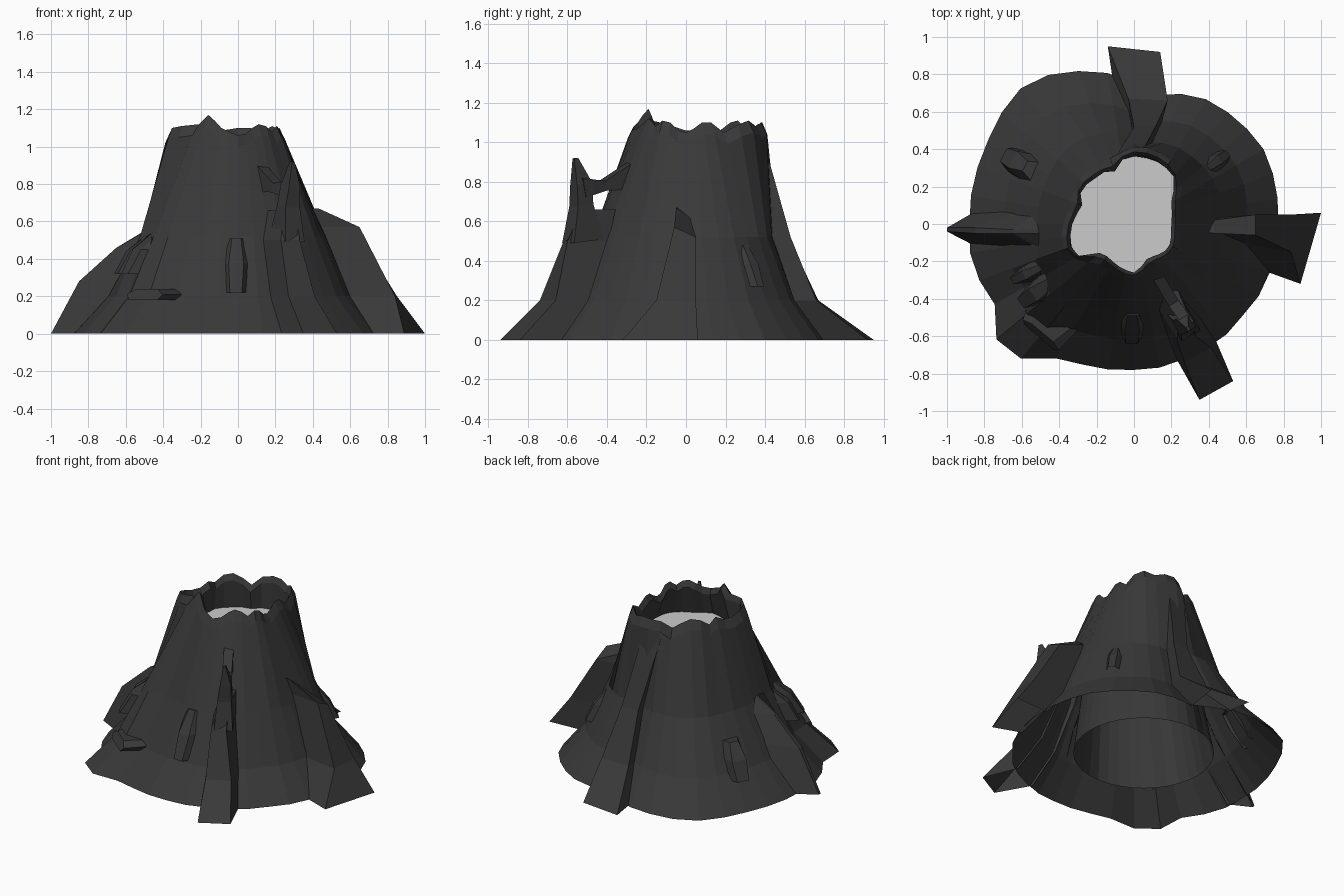
import bpy, bmesh, math
from mathutils import Vector

if "Cube" in bpy.data.objects:
    bpy.data.objects.remove(bpy.data.objects["Cube"])

rock = bpy.data.materials.new("dark_rock")
rock.diffuse_color = (0.04, 0.04, 0.04, 1)
rock.use_nodes = True
rock.node_tree.nodes["Principled BSDF"].inputs["Base Color"].default_value = rock.diffuse_color
N = 36


def make(name, verts, faces, mat=rock):
    me = bpy.data.meshes.new(name)
    me.from_pydata(verts, [], faces)
    bm = bmesh.new()
    bm.from_mesh(me)
    bmesh.ops.recalc_face_normals(bm, faces=bm.faces)
    bm.to_mesh(me)
    bm.free()
    ob = bpy.data.objects.new(name, me)
    bpy.context.collection.objects.link(ob)
    if mat:
        me.materials.append(mat)
    return ob


def strips(rows, n, closed):
    """Quads between consecutive rows of n points."""
    return [(r*n+i, r*n+(i+1) % n, (r+1)*n+(i+1) % n, (r+1)*n+i)
            for r in range(rows-1) for i in range(n if closed else n-1)]


def polar(i, r, z, cx=0, cy=0):
    a = 2*math.pi*i/N
    return (cx+r*math.cos(a), cy+r*math.sin(a), z)


# Cone body: foot outline, crater mouth and jagged rim heights every 10 degrees
foot = [.77, .78, .79, .80, .79, .78, .77, .74, .70, .75, .82, .87,
        .92, .945, .925, .90, .89, .885, .88, .89, .88, .86, .96, .94,
        .83, .80, .79, .78, .78, .77, .77, .77, .76, .77, .77, .77]
mouth = [.20, .205, .215, .23, .275, .33, .345, .36, .365, .37, .35, .30,
         .32, .32, .33, .33, .295, .31, .33, .345, .36, .34, .24, .225,
         .23, .24, .25, .26, .23, .2, .2, .21, .22, .22, .21, .2]
rim = [1.05, 1.07, 1.1, 1.1, 1.05, 1.09, 1.11, 1.08, 1.1, 1.1, 1.09, 1.04,
       1.08, 1.11, 1.1, 1.06, 1.09, 1.06, 1.06, 1.08, 1.1, 1.11, 1.12, 1.17,
       1.14, 1.10, 1.08, 1.06, 1.07, 1.1, 1.12, 1.11, 1.08, 1.11, 1.1, 1.06]
outer = [(mouth[i-1]+mouth[i]+mouth[(i+1) % N])/3+.05 for i in range(N)]
mid = [foot[i]*.4+.165+(.04 if 19 < i < 24 else 0) for i in range(N)]
rows = [[polar(i, foot[i], 0) for i in range(N)],
        [polar(i, foot[i]*.79, .2) for i in range(N)],
        [polar(i, mid[i], .52) for i in range(N)],
        [polar(i, outer[i], rim[i]-.06) for i in range(N)],
        [polar(i, outer[i]*.4+mouth[i]*.6, rim[i]) for i in range(N)],
        [polar(i, mouth[i], rim[i]-.04) for i in range(N)],
        [polar(i, mouth[i]*.6+.14, .87) for i in range(N)],
        [polar(i, .44, 0, -.045, .04) for i in range(N)]]
make("volcano_body", [p for r in rows for p in r], strips(len(rows), N, True))

# Flat floor in the crater
make("crater_floor", [polar(i, mouth[i]*.6+.14, .88) for i in range(N)],
     [tuple(range(N))], None)


def surface(p):
    """Radius just inside the cone below the point p."""
    t = math.atan2(p.y, p.x)/(2*math.pi)*N % N
    i, f = int(t) % N, t % 1
    near = [a[i]*(1-f)+a[(i+1) % N]*f for a in (foot, mid, outer)]
    prof = [(0, near[0]), (.2, near[0]*.79), (.52, near[1]), (1.1, near[2])]
    for (z0, r0), (z1, r1) in zip(prof, prof[1:]):
        if p.z <= z1:
            return r0+(r1-r0)*(p.z-z0)/(z1-z0)-.025


def spur(name, left, right, flare=0.0):
    """Buttress: outer strip between two edges, with walls back to the cone."""
    verts = []
    for l, r in zip(left, right):
        ends = []
        for p, q in ((l, r), (r, l)):
            p, q = Vector(p), Vector(q)
            side = Vector((p.x-q.x, p.y-q.y, 0))
            side = side.normalized()*flare
            d = Vector((p.x, p.y, 0))
            d *= min(1, surface(p)/d.length)
            ends.append(d+side+Vector((0, 0, p.z)))
        verts += [ends[0], Vector(l), Vector(r), ends[1]]
    make(name, verts, strips(len(left), 4, False) + [(0, 1, 2, 3)])


# Large buttresses
spur("right_spur",
     [(.42, .02, .62), (.65, .05, .52), (.85, .05, .2), (1, .06, 0)],
     [(.43, -.05, .67), (.65, -.06, .57), (.84, -.15, .2), (.89, -.32, 0)])
spur("back_spur",
     [(-.08, .39, .98), (0, .52, .52), (-.03, .67, .2), (-.14, .95, 0)],
     [(.05, .40, .98), (.12, .53, .52), (.18, .66, .2), (.14, .92, 0)])
spur("front_spur",
     [(.24, -.5, .66), (.23, -.62, .5), (.27, -.74, .2), (.35, -.94, 0)],
     [(.31, -.53, .66), (.33, -.6, .5), (.41, -.66, .2), (.53, -.84, 0)], .04)
spur("left_spur",
     [(-.5, -.05, .55), (-.65, -.05, .46), (-.85, -.05, .28), (-1, -.04, 0)],
     [(-.5, -.03, .55), (-.65, -.03, .46), (-.85, -.02, .28), (-1, -.02, 0)], .08)


# Small ridges and ledges: angle, top r/z, bottom r/z, width, bulge
def ridge(name, ang, r0, z0, r1, z1, w, bulge):
    a = math.radians(ang)
    d, s = Vector((math.cos(a), math.sin(a), 0)), Vector((-math.sin(a), math.cos(a), 0))
    pts = [[d*r+s*k*w/2*t+Vector((0, 0, z)) for r, z, t in
            ((r0, z0, .6), ((r0+r1)/2+bulge, (z0+z1)/2+bulge, 1), (r1, z1, .8))]
           for k in (-1, 1)]
    spur(name, pts[0], pts[1], .035)


for k, v in enumerate([
        (269, .49, .51, .64, .22, .08, .01), (215, .54, .54, .74, .32, .08, .02),
        (205, .54, .52, .72, .32, .05, .02), (230, .76, .24, .79, .18, .25, 0),
        (152, .66, .38, .79, .16, .1, .01), (37, .5, .48, .63, .27, .05, .01)]):
    ridge("rock_ridge_%d" % (k+1), *v)


# Horn and arch standing on the front buttress
def beam(name, path):
    verts = []
    d = (Vector(path[-1][0])-Vector(path[0][0])).normalized()
    u = Vector((.85, .5, 0)) if abs(d.z) > .7 else d.cross(Vector((0, 0, 1))).normalized()
    v = d.cross(u).normalized()
    for p, w, h in path:
        verts += [Vector(p)+u*w*a+v*h*b for a, b in ((-1, -1), (1, -1), (1, 1), (-1, 1))]
    n = len(path)
    make(name, verts, strips(n, 4, True)+[(3, 2, 1, 0), tuple(range(4*n-4, 4*n))])


beam("rock_horn", [((.26, -.52, .5), .06, .09), ((.27, -.53, .68), .045, .045),
                   ((.28, -.53, .79), .035, .045), ((.29, -.56, .92), .008, .012)])
beam("rock_arch", [((.29, -.53, .77), .03, .05), ((.21, -.42, .78), .03, .025),
                   ((.12, -.27, .83), .03, .07)])
